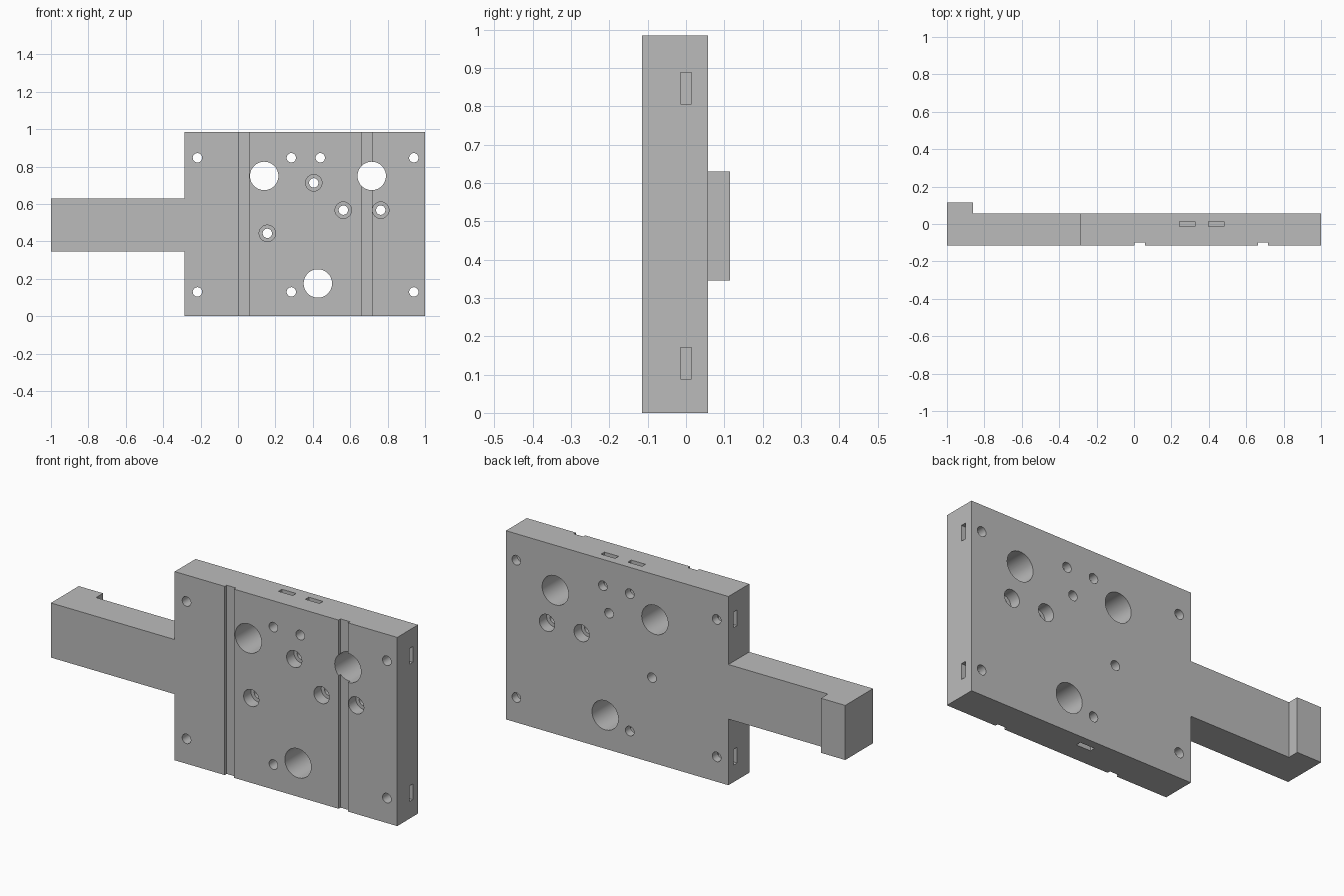
import bpy, bmesh
from math import radians
from mathutils import Matrix, Vector

cube = bpy.data.objects.get("Cube")
if cube:
    bpy.data.objects.remove(cube, do_unlink=True)

FRONT, BACK, LIP = -0.115, 0.057, 0.115
LEFT, RIGHT, TOP = 1.0, -0.285, 0.985
ARM_LOW, ARM_HIGH = 0.345, 0.63

grey = bpy.data.materials.new("machined grey")
grey.use_nodes = True
grey.diffuse_color = (0.5, 0.5, 0.5, 1)
grey.node_tree.nodes["Principled BSDF"].inputs["Base Color"].default_value = grey.diffuse_color


def make_object(name, bm):
    bmesh.ops.recalc_face_normals(bm, faces=bm.faces)
    mesh = bpy.data.meshes.new(name)
    bm.to_mesh(mesh)
    bm.free()
    mesh.materials.append(grey)
    obj = bpy.data.objects.new(name, mesh)
    bpy.context.collection.objects.link(obj)
    return obj


# T-shaped outline, extruded from front to back
outline = [(RIGHT, 0), (LEFT, 0), (LEFT, TOP), (RIGHT, TOP),
           (RIGHT, ARM_HIGH), (-1, ARM_HIGH), (-1, ARM_LOW), (RIGHT, ARM_LOW)]
bm = bmesh.new()
face = bm.faces.new([bm.verts.new((x, FRONT, z)) for x, z in outline])
extruded = bmesh.ops.extrude_face_region(bm, geom=[face])["geom"]
bmesh.ops.translate(bm, vec=(0, LIP - FRONT, 0),
                    verts=[v for v in extruded if isinstance(v, bmesh.types.BMVert)])
body = make_object("mounting_plate", bm)


def cut(bm):
    """Subtract a shape from the plate."""
    cutter = make_object("cutter", bm)
    cutter.hide_render = True
    mod = body.modifiers.new("cut", 'BOOLEAN')
    mod.operation, mod.solver, mod.object = 'DIFFERENCE', 'EXACT', cutter
    bpy.context.view_layer.objects.active = body
    bpy.ops.object.modifier_apply(modifier=mod.name)
    bpy.data.objects.remove(cutter, do_unlink=True)


def cut_box(low, high):
    low, high = Vector(low), Vector(high)
    bm = bmesh.new()
    bmesh.ops.create_cube(bm, size=1, matrix=Matrix.Translation((low + high) / 2)
                          @ Matrix.Diagonal((*(high - low), 1)))
    cut(bm)


def cut_hole(x, z, radius, y0=-0.2, y1=0.2):
    bm = bmesh.new()
    bmesh.ops.create_cone(bm, cap_ends=True, segments=48, radius1=radius, radius2=radius,
                          depth=y1 - y0,
                          matrix=Matrix.Translation((x, (y0 + y1) / 2, z))
                          @ Matrix.Rotation(radians(90), 4, 'X'))
    cut(bm)


# Leave the raised lip only at the end of the arm
cut_box((-0.86, BACK, -0.1), (1.1, 0.2, 1.1))

# Shallow grooves across the front
for x in (0.004, 0.662):
    cut_box((x, -0.2, -0.1), (x + 0.054, FRONT + 0.016, 1.1))

# Large through holes
for x, z in [(0.14, 0.75), (0.715, 0.75), (0.427, 0.175)]:
    cut_hole(x, z, 0.076)

# Small screw holes
LOW, HIGH = 0.13, 0.847
for x, z in [(-0.217, LOW), (0.285, LOW), (0.94, LOW),
             (-0.217, HIGH), (0.285, HIGH), (0.44, HIGH), (0.94, HIGH)]:
    cut_hole(x, z, 0.025)

# Counterbored holes; some are counterbored from both sides
BORE = 0.06
for x, z, both in [(0.157, 0.443, False), (0.405, 0.713, False),
                   (0.563, 0.567, True), (0.763, 0.567, True)]:
    cut_hole(x, z, 0.025)
    cut_hole(x, z, 0.044, -0.2, FRONT + BORE)
    if both:
        cut_hole(x, z, 0.044, BACK - BORE, 0.2)

# Nut slots in the edges, reaching the screw holes
W, T = 0.041, 0.014
for z in (LOW, HIGH):
    cut_box((0.9, -T, z - W), (1.1, T, z + W))
    cut_box((-0.4, -T, z - W), (-0.177, T, z + W))
for x in (0.285, 0.44):
    cut_box((x - W, -T, HIGH - W), (x + W, T, 1.1))
cut_box((0.285 - W, -T, -0.1), (0.285 + W, T, LOW + W))

# One flat colour, round bores smooth, edges sharp
body.data.materials.clear()
body.data.materials.append(grey)
for poly in body.data.polygons:
    poly.material_index = 0
bpy.ops.object.select_all(action='DESELECT')
body.select_set(True)
bpy.context.view_layer.objects.active = body
bpy.ops.object.shade_smooth_by_angle(angle=radians(30))
